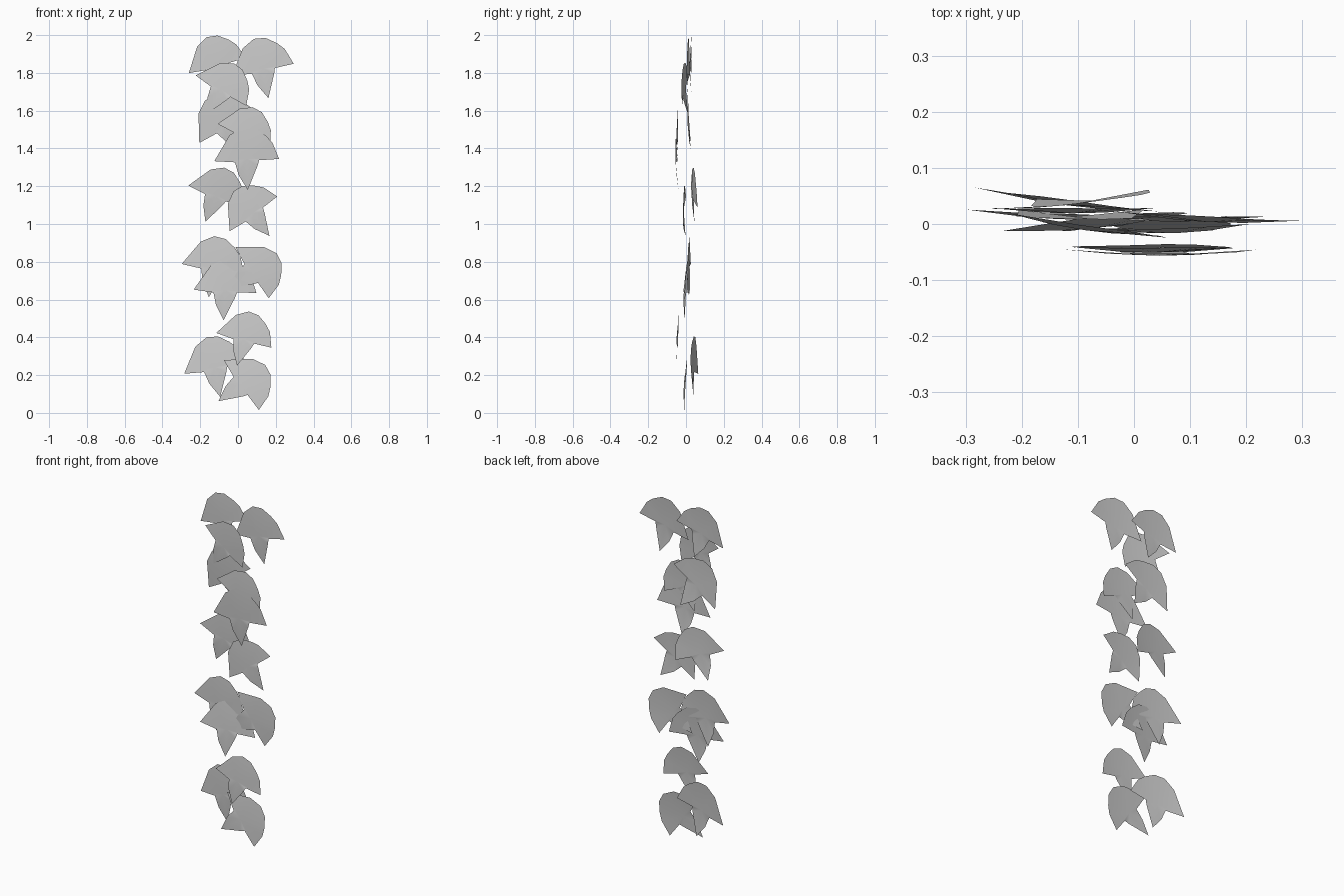
import bpy
import bmesh
from math import radians, sin, cos

cube = bpy.data.objects.get("Cube")
if cube:
    bpy.data.objects.remove(cube, do_unlink=True)

# One matt colour for all the leaves
leaf_grey = bpy.data.materials.new("leaf_grey")
leaf_grey.use_nodes = True
leaf_colour = (0.6, 0.6, 0.6, 1)
leaf_grey.diffuse_color = leaf_colour
shader = leaf_grey.node_tree.nodes["Principled BSDF"]
shader.inputs["Base Color"].default_value = leaf_colour
shader.inputs["Roughness"].default_value = 0.9

# Three-lobed outline, as (across, along) fractions of the leaf length
leaf_outline = [
    (-.05, -.01), (.14, .01), (.31, .13), (.42, .25),   # crown and shoulder
    (.52, .52), (.2, .53), (.17, .62),                  # right lobe and notch
    (0, 1),                                             # middle lobe
    (-.14, .75), (-.19, .55), (-.52, .52),              # left notch and lobe
    (-.26, .11),                                        # straight shoulder
]
leaf_heart = (0, .5)


def add_leaf(name, x, z, lean, length, depth, yaw=0.0, pitch=0.0, bend=.06):
    """Hang one cupped leaf from (x, z); lean swings its tip towards +x."""
    lean_sin, lean_cos = sin(radians(lean)), cos(radians(lean))
    middle_x = length * leaf_heart[1] * lean_sin
    middle_z = -length * leaf_heart[1] * lean_cos
    bm = bmesh.new()

    def add_point(point):
        across, along = point
        dx = length * (across * lean_cos + along * lean_sin)
        dz = length * (across * lean_sin - along * lean_cos)
        tilt = yaw * (dx - middle_x) + pitch * (dz - middle_z)
        cup = bend * length * (across ** 2 + (along - leaf_heart[1]) ** 2) * 2
        y = depth + tilt + cup - bend * length / 3
        return bm.verts.new((x + dx, y, z + dz))

    heart = add_point(leaf_heart)
    rim = [add_point(point) for point in leaf_outline]
    for here, following in zip(rim, rim[1:] + rim[:1]):
        bm.faces.new((heart, here, following))
    bmesh.ops.recalc_face_normals(bm, faces=bm.faces)
    bm.normal_update()
    if sum(face.normal.y for face in bm.faces) > 0:
        bmesh.ops.reverse_faces(bm, faces=bm.faces)
    for face in bm.faces:
        face.smooth = True

    mesh = bpy.data.meshes.new(name)
    bm.to_mesh(mesh)
    bm.free()
    mesh.materials.append(leaf_grey)
    leaf = bpy.data.objects.new(name, mesh)
    bpy.context.collection.objects.link(leaf)
    return leaf


# Top cluster
add_leaf("top_right_leaf", -.15, 1.99, 15, .3, .025)
add_leaf("top_left_leaf", .1, 1.98, 11, .32, .01, yaw=-.05)
add_leaf("top_lower_leaf", -.01, 1.84, -31, .3, -.005, yaw=-.15)

# Upper cluster
add_leaf("upper_back_leaf", -.16, 1.66, 34, .32, .015, pitch=-.06)
add_leaf("upper_middle_leaf", .09, 1.61, -23, .29, -.045)
add_leaf("upper_front_leaf", .04, 1.51, 2, .33, -.05, pitch=-.04)

# Middle pair
add_leaf("middle_right_leaf", -.06, 1.29, -22, .3, .04, yaw=.1, pitch=-.05)
add_leaf("middle_left_leaf", -.01, 1.18, 36, .3, -.01, yaw=.05)

# Lower cluster
add_leaf("lower_right_leaf", -.11, .93, -8, .32, .015, yaw=-.04)
add_leaf("lower_left_leaf", .21, .83, -57, .31, .01)
add_leaf("lower_middle_leaf", -.06, .81, -3, .32, 0, yaw=.1, pitch=.06)

# Bottom cluster
add_leaf("bottom_front_leaf", .07, .53, -15, .29, -.045, pitch=.04)
add_leaf("bottom_right_leaf", -.15, .4, 10, .32, .04, yaw=-.13)
add_leaf("bottom_left_leaf", .15, .24, -55, .31, -.005, pitch=.06)
